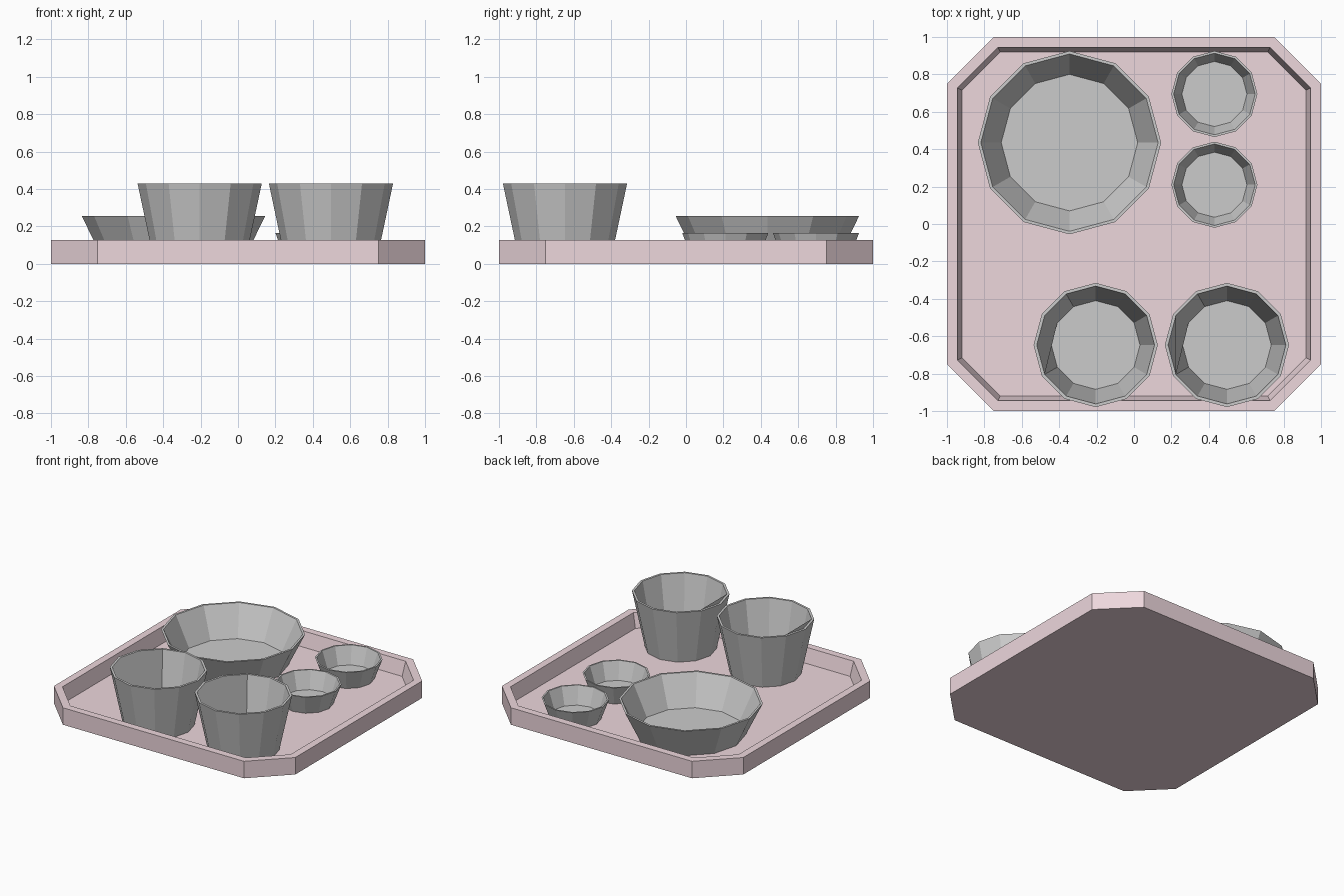
import bpy, bmesh
from math import cos, sin, pi

if "Cube" in bpy.data.objects:
    bpy.data.objects.remove(bpy.data.objects["Cube"])

FLOOR = 0.02  # height of the tray floor


def finish(bm, name, colour=None):
    mesh = bpy.data.meshes.new(name)
    bm.to_mesh(mesh)
    bm.free()
    obj = bpy.data.objects.new(name, mesh)
    bpy.context.collection.objects.link(obj)
    if colour:
        mat = bpy.data.materials.new(name + "_colour")
        mat.diffuse_color = colour
        mat.use_nodes = True
        mat.node_tree.nodes["Principled BSDF"].inputs["Base Color"].default_value = mat.diffuse_color
        mesh.materials.append(mat)
    return obj


def loft(rings, merged=None):
    """Join closed rings of points, capping both ends.
    merged = (ring index, first side, last side) joins those sides in one polygon."""
    bm = bmesh.new()
    loops = [[bm.verts.new(p) for p in ring] for ring in rings]
    n = len(loops[0])
    for k, (a, b) in enumerate(zip(loops, loops[1:])):
        skip = range(0)
        if merged and merged[0] == k:
            i, j = merged[1:]
            skip = range(i, j)
            bm.faces.new(a[i:j + 1] + b[i:j + 1][::-1])
        for s in range(n):
            if s not in skip:
                t = (s + 1) % n
                bm.faces.new((a[s], a[t], b[t], b[s]))
    bm.faces.new(loops[0][::-1])
    bm.faces.new(loops[-1])
    return bm


def octagon(h, c, z):
    """Square of half size h with corners cut, c = where each cut begins."""
    quarter = [(h, -c), (h, c), (c, h), (-c, h), (-h, c), (-h, -c), (-c, -h), (c, -h)]
    return [(x, y, z) for x, y in quarter]


def circle(x, y, r, z, sides=12):
    return [(x + r * cos(2 * pi * i / sides), y + r * sin(2 * pi * i / sides), z)
            for i in range(sides)]


def vessel(name, x, y, top, r_base, r_top, rim, r_inside, merged=None):
    """Open flared vessel: outer wall, flat rim, inner wall, inside floor."""
    profile = [(r_base, FLOOR), (r_top, top), (r_top - rim, top),
               (r_inside, FLOOR + 0.015)]
    bm = loft([circle(x, y, r, z) for r, z in profile], merged)
    return finish(bm, name)


# Tray with cut corners and a raised rim
tray = loft([octagon(1, 0.75, 0), octagon(1, 0.75, 0.127),
             octagon(0.945, 0.727, 0.127), octagon(0.92, 0.715, FLOOR)])
finish(tray, "tray", (0.85, 0.68, 0.72, 1))

# Large bowl
vessel("large_bowl", -0.345, 0.435, 0.255, 0.375, 0.49, 0.016, 0.365)

# Two small dishes
for name, y in (("back_dish", 0.695), ("front_dish", 0.21)):
    vessel(name, 0.43, y, 0.165, 0.176, 0.23, 0.012, 0.174)

# Two cups, each with one broad inner wall panel
for name, x in (("left_cup", -0.205), ("right_cup", 0.497)):
    vessel(name, x, -0.647, 0.43, 0.245, 0.332, 0.017, 0.237, merged=(2, 4, 7))
